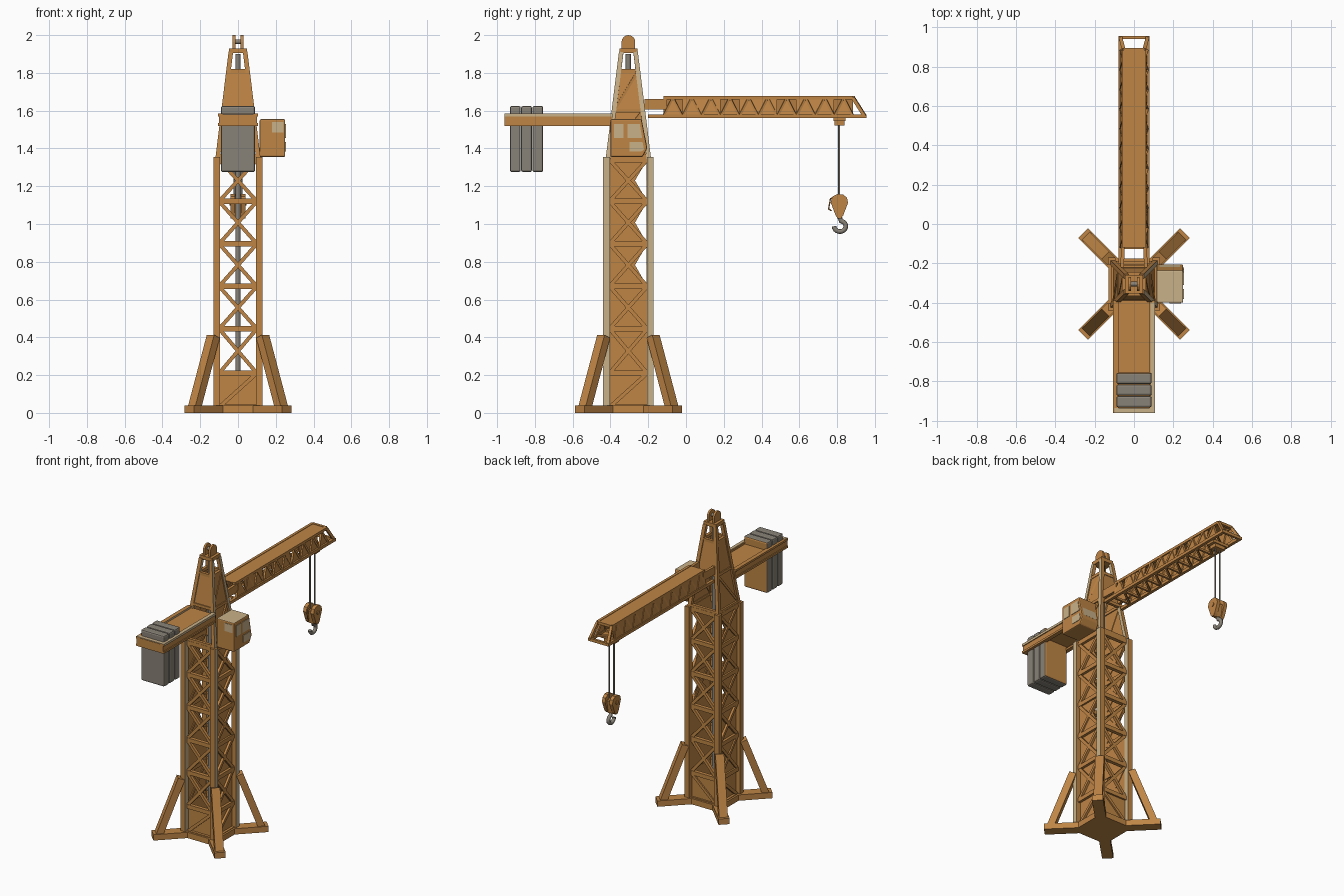
import bpy, bmesh, math
from mathutils import Vector, Matrix

if "Cube" in bpy.data.objects:
    bpy.data.objects.remove(bpy.data.objects["Cube"])

CY = -0.305  # mast centre line


def material(name, rgb):
    m = bpy.data.materials.new(name)
    m.diffuse_color = (*rgb, 1)
    m.use_nodes = True
    m.node_tree.nodes["Principled BSDF"].inputs["Base Color"].default_value = m.diffuse_color
    return m


ORANGE = material("orange paint", (0.52, 0.235, 0.06))
CREAM = material("cream", (0.58, 0.44, 0.25))
GREY = material("warm grey", (0.25, 0.225, 0.185))


def beam(bm, a, b, w, h=None):
    """Rectangular bar from a to b."""
    a, b = Vector(a), Vector(b)
    d = b - a
    z = d.normalized()
    x = (Vector((0, 0, 1)) if abs(z.z) < 0.95 else Vector((0, 1, 0))).cross(z).normalized()
    rot = Matrix((x, z.cross(x), z)).transposed().to_4x4()
    mat = Matrix.Translation((a + b) / 2) @ rot @ Matrix.Diagonal((w, h or w, d.length, 1))
    bmesh.ops.create_cube(bm, size=1, matrix=mat)


def box(bm, x0, x1, y0, y1, z0, z1):
    mat = Matrix.Translation(((x0 + x1) / 2, (y0 + y1) / 2, (z0 + z1) / 2))
    bmesh.ops.create_cube(bm, size=1, matrix=mat @ Matrix.Diagonal((x1 - x0, y1 - y0, z1 - z0, 1)))


def prism(bm, pts, x0, x1):
    """Side profile of (y, z) points pushed out along x."""
    f = bm.faces.new([bm.verts.new((x0, y, z)) for y, z in pts])
    r = bmesh.ops.extrude_face_region(bm, geom=[f])
    bmesh.ops.translate(bm, vec=(x1 - x0, 0, 0), verts=[v for v in r["geom"] if isinstance(v, bmesh.types.BMVert)])


def sheet(bm, *pts):
    bm.faces.new([bm.verts.new(p) for p in pts])


def finish(name, bm, mats, rule=None, solid=0, bevel=0):
    bmesh.ops.recalc_face_normals(bm, faces=bm.faces)
    if rule:
        for f in bm.faces:
            f.material_index = int(rule(f))
    me = bpy.data.meshes.new(name)
    bm.to_mesh(me)
    bm.free()
    ob = bpy.data.objects.new(name, me)
    bpy.context.collection.objects.link(ob)
    for m in mats:
        me.materials.append(m)
    if solid:
        ob.modifiers.new("thickness", "SOLIDIFY").thickness = solid
    if bevel:
        mod = ob.modifiers.new("rounding", "BEVEL")
        mod.width, mod.segments = bevel, 2
    return ob


def wire(name, pts, radius, mat):
    cu = bpy.data.curves.new(name, "CURVE")
    cu.dimensions, cu.bevel_depth, cu.bevel_resolution = "3D", radius, 2
    cu.use_fill_caps = True
    s = cu.splines.new("POLY")
    s.points.add(len(pts) - 1)
    for p, co in zip(s.points, pts):
        p.co = (*co, 1)
    cu.materials.append(mat)
    bpy.context.collection.objects.link(bpy.data.objects.new(name, cu))


CORNERS = [(sx, sy) for sx in (-1, 1) for sy in (-1, 1)]
right_side = lambda f: f.normal.x > 0.9

# base: plate, diagonal feet and struts
bm = bmesh.new()
box(bm, -0.13, 0.13, CY - 0.13, CY + 0.13, 0, 0.04)
for sx, sy in CORNERS:
    def at(r, z):
        return (sx * r * 0.7071, CY + sy * r * 0.7071, z)
    beam(bm, at(0.1, 0.02), at(0.365, 0.02), 0.07, 0.04)
    beam(bm, at(0.325, 0.03), at(0.185, 0.405), 0.055, 0.045)
finish("base_feet", bm, [ORANGE])

# mast posts, cream on their right-hand faces
bm = bmesh.new()
for sx, sy in CORNERS:
    x, y = sx * 0.113, CY + sy * 0.116
    box(bm, x - 0.018, x + 0.018, y - 0.018, y + 0.018, 0, 1.355)
finish("mast_posts", bm, [ORANGE, CREAM], right_side)

# mast lattice on four sides, panels on the two x sides
LEVELS = [0.03, 0.21, 0.445, 0.67, 0.895, 1.12, 1.34]
bm, pan = bmesh.new(), bmesh.new()
for i, z in enumerate(LEVELS):
    for s in (-1, 1):
        def fy(u, z):
            return (u, CY + s * 0.105, z)

        def fx(u, z):
            return (s * 0.105, CY + u, z)
        for f in (fy, fx):
            beam(bm, f(-0.1, z), f(0.1, z), 0.025, 0.028)
            if i < 6:
                t = LEVELS[i + 1]
                beam(bm, f(-0.1, z), f(0.1, t), 0.02)
                if i:
                    beam(bm, f(0.1, z), f(-0.1, t), 0.02)
        if i < 6:
            t = LEVELS[i + 1]
            notch = 0.035 if i > 2 else 0.1
            p = [(-0.1, z), (0.1, z), (notch, (z + t) / 2), (0.1, t), (-0.1, t)]
            sheet(pan, *[(s * 0.1, CY + u, w) for u, w in p])
sheet(pan, *[(u, CY - 0.1, w) for u, w in ((-0.1, 0.03), (0.1, 0.03), (0.1, 0.21), (-0.1, 0.21))])
sheet(pan, *[(u, CY + 0.1, w) for u, w in ((-0.1, 0.03), (0.1, 0.03), (0.1, 0.21), (-0.1, 0.21))])
finish("mast_lattice", bm, [ORANGE])
finish("mast_panels", pan, [ORANGE], solid=0.006)

# central pole inside the mast
wire("mast_centre_pole", [(0, CY, 0.04), (0, CY, 1.9)], 0.014, GREY)

# tapered tower head
Z0, Z1 = 1.345, 1.91


def half(z):
    return 0.108 + (0.038 - 0.108) * (z - Z0) / (Z1 - Z0)


bm, pan = bmesh.new(), bmesh.new()
for sx, sy in CORNERS:
    beam(bm, (sx * half(Z0), CY + sy * half(Z0), Z0), (sx * half(Z1), CY + sy * half(Z1), Z1), 0.024)
finish("head_legs", bm, [ORANGE, CREAM], right_side)
bm = bmesh.new()
for s in (-1, 1):
    for z, t in ((1.36, 1.6), (1.6, 1.81), (1.81, 1.9)):
        h, k = half(z), half(t)
        beam(bm, (-h, CY + s * h, z), (h, CY + s * h, z), 0.02)
        beam(bm, (s * h, CY - h, z), (s * h, CY + h, z), 0.02)
        if z < 1.8:
            beam(bm, (s * h, CY - h, z), (s * k, CY + k, t), 0.014)
            sheet(pan, (s * h, CY - h, z), (s * h, CY + h, z), (s * k, CY + k, t), (s * k, CY - k, t))
    h, k = half(1.6), half(1.81)
    sheet(pan, (-h, CY + s * h, 1.6), (h, CY + s * h, 1.6), (k, CY + s * k, 1.81), (-k, CY + s * k, 1.81))
box(bm, -0.047, 0.047, CY - 0.047, CY + 0.047, 1.905, 1.93)
finish("head_frame", bm, [ORANGE])
finish("head_panels", pan, [ORANGE], solid=0.005)

# rounded lugs and pulley on the peak
bm = bmesh.new()
arc = [(CY + 0.036 * math.cos(a), 1.964 + 0.036 * math.sin(a)) for a in [math.pi * i / 8 for i in range(9)]]
for x in (-0.021, 0.021):
    prism(bm, [(CY + 0.036, 1.92)] + arc + [(CY - 0.036, 1.92)], x - 0.007, x + 0.007)
finish("peak_lugs", bm, [ORANGE])
wire("peak_pin", [(-0.02, CY, 1.965), (0.02, CY, 1.965)], 0.012, GREY)

# operator cab with cream roof and window plates
bm = bmesh.new()
prism(bm, [(-0.4, 1.355), (-0.4, 1.555), (-0.235, 1.555), (-0.205, 1.4), (-0.23, 1.355)], 0.115, 0.25)
finish("cab", bm, [ORANGE, CREAM], lambda f: f.normal.z > 0.9, bevel=0.007)
bm = bmesh.new()
for w in ([(-0.38, 1.455), (-0.38, 1.53), (-0.33, 1.53), (-0.33, 1.455)],
          [(-0.31, 1.455), (-0.31, 1.53), (-0.245, 1.53), (-0.232, 1.455)],
          [(-0.3, 1.385), (-0.3, 1.435), (-0.23, 1.435), (-0.222, 1.395), (-0.235, 1.385)]):
    prism(bm, w, 0.248, 0.253)
box(bm, 0.18, 0.24, -0.403, -0.398, 1.485, 1.54)
prism(bm, [(-0.234, 1.53), (-0.231, 1.53), (-0.208, 1.42), (-0.213, 1.42)], 0.13, 0.235)
finish("cab_windows", bm, [CREAM])

# counter jib: deck with flanged side rails
bm = bmesh.new()
box(bm, -0.09, 0.09, -0.95, -0.39, 1.545, 1.572)
for s in (-1, 1):
    box(bm, s * 0.095 - 0.006, s * 0.095 + 0.006, -0.955, -0.39, 1.53, 1.575)
    for z in (1.52, 1.57):
        box(bm, s * 0.093 - 0.014, s * 0.093 + 0.014, -0.96, -0.39, z, z + 0.014)
box(bm, -0.1, 0.1, -0.96, -0.945, 1.52, 1.58)
finish("counter_jib", bm, [ORANGE, CREAM], lambda f: f.normal.x > 0.9 and f.calc_center_median().z > 1.57)
bm = bmesh.new()
box(bm, 0.085, 0.107, -0.96, -0.4, 1.582, 1.586)
box(bm, -0.1, 0.107, -0.96, -0.935, 1.582, 1.586)
finish("counter_jib_edge_strip", bm, [CREAM])

# three counterweight slabs, painted face towards the mast
bm = bmesh.new()
for i in range(3):
    y = -0.932 + i * 0.0595
    box(bm, -0.09, 0.09, y, y + 0.057, 1.275, 1.625)
finish("counterweights", bm, [GREY, ORANGE],
       lambda f: f.normal.y > 0.9 and f.calc_center_median().y > -0.77, bevel=0.01)

# jib chords, root and tip
bm, pan = bmesh.new(), bmesh.new()
YA, YB, ZB, ZT, XB, XT = -0.12, 0.885, 1.57, 1.668, 0.068, 0.052
for s in (-1, 1):
    beam(bm, (s * XB, -0.2, ZB), (s * XB, 0.955, ZB), 0.02)
    beam(bm, (s * XT, YA, ZT), (s * XT, YB, ZT), 0.018)
    beam(bm, (s * XT, YB, ZT), (s * XB, 0.947, ZB), 0.018)
    beam(bm, (s * 0.06, -0.22, 1.635), (s * 0.056, YA + 0.02, 1.635), 0.018, 0.055)
beam(bm, (-XB, 0.947, ZB), (XB, 0.947, ZB), 0.016, 0.02)
beam(bm, (-XT, YB, ZT), (XT, YB, ZT), 0.018)
# jib bracing bays with side panels
N = 10
for i in range(N):
    a = YA + (YB - YA) * i / N
    b = YA + (YB - YA) * (i + 1) / N
    m = (a + b) / 2
    beam(bm, (-XB, a, ZB), (XB, a, ZB), 0.014)
    beam(bm, (-XB, a, ZB), (XB, b, ZB), 0.012)
    for s in (-1, 1):
        beam(bm, (s * XB, a, ZB), (s * XT, m, ZT), 0.012)
        beam(bm, (s * XT, m, ZT), (s * XB, b, ZB), 0.012)
    sheet(pan, (-XB, a, ZB), (-XB, b, ZB), (-XT, b, ZT), (-XT, a, ZT))
    sheet(pan, (XB, a, ZB), (XB, b, ZB), (XT, m, ZT))
    if i % 3:
        sheet(pan, (XB, a, ZB), (XT, m, ZT), (XT, a, ZT))
        sheet(pan, (XB, b, ZB), (XT, b, ZT), (XT, m, ZT))
sheet(pan, (-XT, YA, 1.674), (XT, YA, 1.674), (XT, YB, 1.674), (-XT, YB, 1.674))
finish("jib_frame", bm, [ORANGE])
finish("jib_panels", pan, [ORANGE], solid=0.004)

# trolley and hoist ropes
bm = bmesh.new()
box(bm, -0.06, 0.06, 0.78, 0.845, 1.545, 1.565)
box(bm, -0.04, 0.04, 0.787, 0.838, 1.522, 1.55)
finish("trolley", bm, [ORANGE])
for s in (-1, 1):
    wire("hoist_rope", [(s * 0.018, 0.811, 1.12), (s * 0.018, 0.811, 1.54)], 0.0055, GREY)

# hook block: two cheeks around a core
bm = bmesh.new()
cheek = [(0.766, 1.115), (0.775, 1.145), (0.8, 1.158), (0.83, 1.157), (0.852, 1.14), (0.858, 1.112),
         (0.832, 1.045), (0.82, 1.03), (0.803, 1.03), (0.792, 1.045)]
for x in (-0.028, 0.028):
    prism(bm, cheek, x - 0.012, x + 0.012)
prism(bm, [(0.785, 1.12), (0.84, 1.12), (0.825, 1.03), (0.8, 1.03)], -0.02, 0.02)
finish("hook_block", bm, [ORANGE])
wire("block_pin", [(-0.045, 0.812, 1.112), (0.045, 0.812, 1.112)], 0.014, ORANGE)
wire("block_handle", [(0, 0.785, 1.14), (0, 0.765, 1.135), (0, 0.755, 1.08), (0, 0.77, 1.07)], 0.004, ORANGE)

# hook
ring = [(0, 0.815 + 0.031 * math.cos(math.radians(d)), 0.988 + 0.028 * math.sin(math.radians(d)))
        for d in range(80, -181, -20)]
wire("hook", [(0, 0.812, 1.045)] + ring, 0.0125, GREY)
